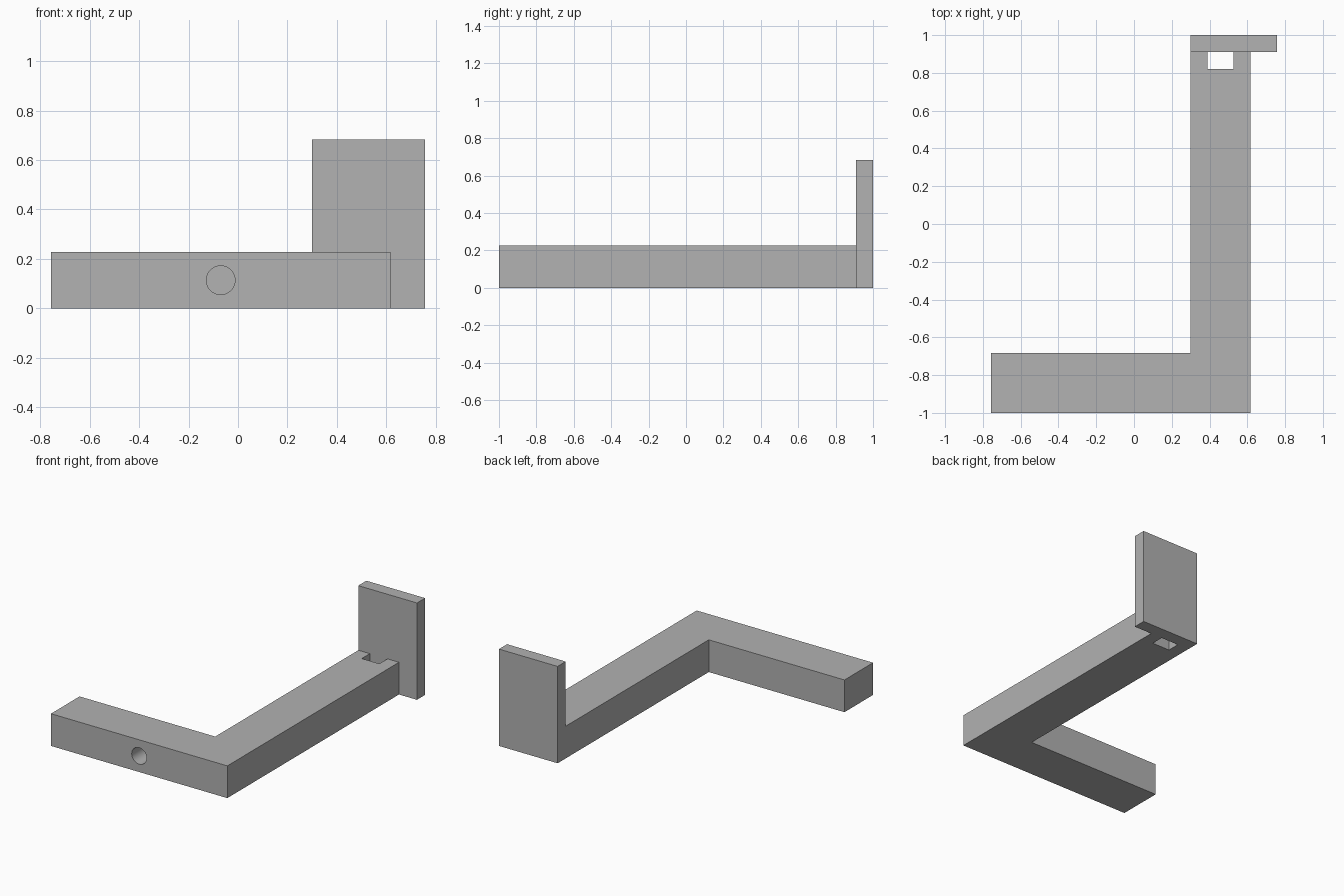
import bpy
import bmesh
from mathutils import Matrix, Vector

old = bpy.data.objects.get("Cube")
if old:
    bpy.data.objects.remove(old, do_unlink=True)

# Dimensions
LEFT, RIGHT = 0.757, 0.617      # ends of the front bar
INNER = 0.30                    # inner side of the long arm
BAR_BACK = -0.682               # back of the front bar
HEIGHT = 0.227
PLATE_Y, PLATE_TOP = 0.91, 0.682
SLOT = (0.39, 0.527, 0.82)      # slot sides and its front end

grey = bpy.data.materials.new("plain grey")
grey.use_nodes = True
colour = (0.445, 0.445, 0.445, 1)
grey.diffuse_color = colour
grey.node_tree.nodes["Principled BSDF"].inputs["Base Color"].default_value = colour


def make_object(name, bm):
    bmesh.ops.recalc_face_normals(bm, faces=bm.faces)
    mesh = bpy.data.meshes.new(name)
    bm.to_mesh(mesh)
    bm.free()
    mesh.materials.append(grey)
    obj = bpy.data.objects.new(name, mesh)
    bpy.context.collection.objects.link(obj)
    return obj


def extrude_outline(name, points, height):
    bm = bmesh.new()
    face = bm.faces.new([bm.verts.new((x, y, 0)) for x, y in points])
    top = bmesh.ops.extrude_face_region(bm, geom=[face], use_keep_orig=True)
    verts = [v for v in top["geom"] if isinstance(v, bmesh.types.BMVert)]
    bmesh.ops.translate(bm, verts=verts, vec=Vector((0, 0, height)))
    return make_object(name, bm)


# L-shaped arm, notched where it meets the plate
s0, s1, s_front = SLOT
arm = extrude_outline("angled_arm", [
    (-LEFT, -1), (RIGHT, -1), (RIGHT, PLATE_Y), (s1, PLATE_Y), (s1, s_front),
    (s0, s_front), (s0, PLATE_Y), (INNER, PLATE_Y), (INNER, BAR_BACK), (-LEFT, BAR_BACK),
], HEIGHT)

# Upright plate at the back
extrude_outline("end_plate", [
    (INNER, PLATE_Y), (LEFT, PLATE_Y), (LEFT, 1), (INNER, 1)], PLATE_TOP)

# Blind round hole in the front of the bar
bm = bmesh.new()
bmesh.ops.create_cone(
    bm, cap_ends=True, segments=48, radius1=0.058, radius2=0.058, depth=0.46,
    matrix=Matrix.Translation((-0.07, -1, HEIGHT / 2)) @ Matrix.Rotation(1.5707963, 4, "X"))
cutter = make_object("hole_cutter", bm)
cutter.hide_render = True

drill = arm.modifiers.new("front_hole", "BOOLEAN")
drill.operation = "DIFFERENCE"
drill.solver = "EXACT"
drill.object = cutter
bpy.ops.object.select_all(action="DESELECT")
bpy.context.view_layer.objects.active = arm
arm.select_set(True)
bpy.ops.object.modifier_apply(modifier=drill.name)
bpy.data.objects.remove(cutter, do_unlink=True)
bpy.ops.object.shade_smooth_by_angle()
